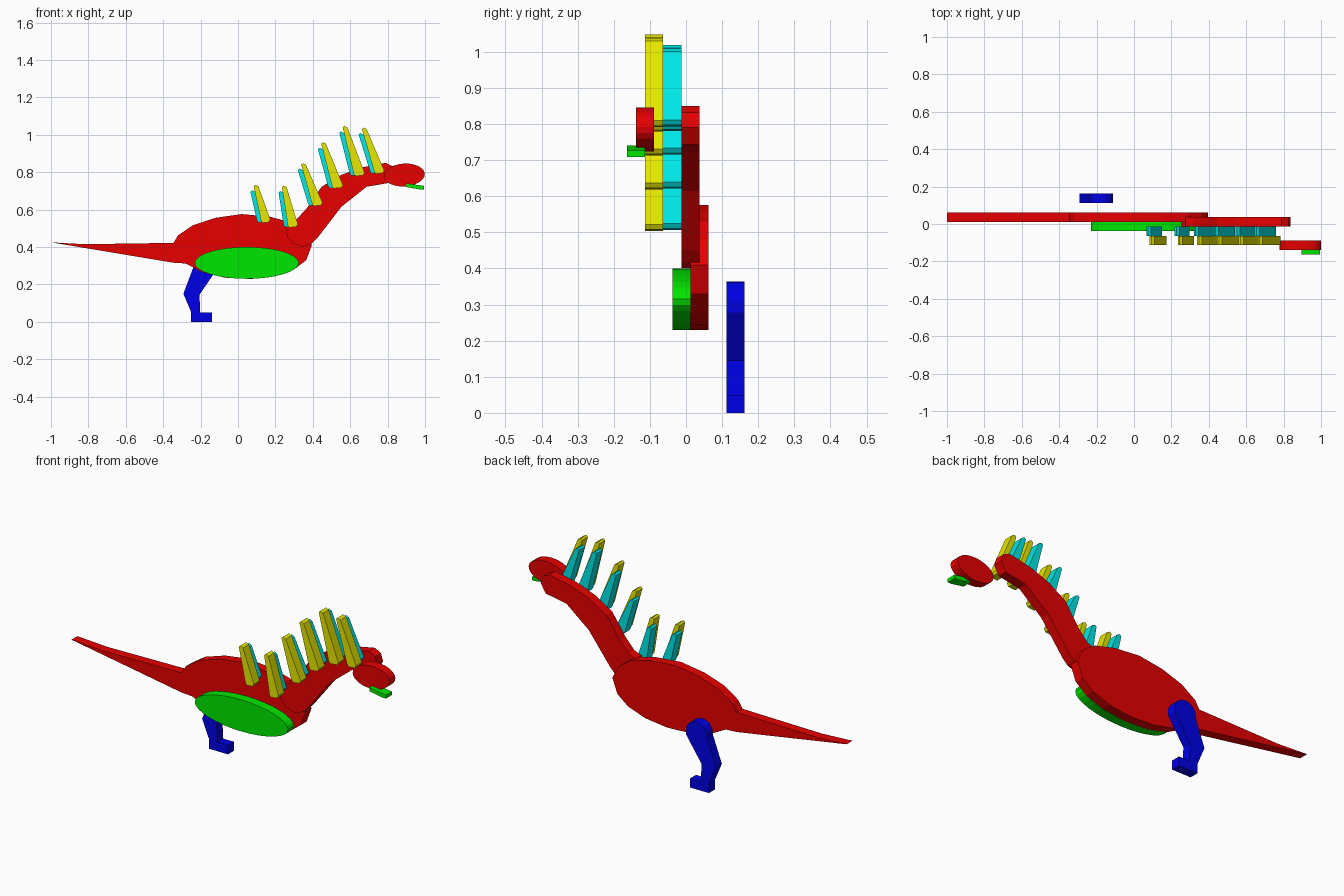
import bpy, bmesh, math

DEPTH = 0.05


def material(name, rgb):
    m = bpy.data.materials.new(name)
    m.diffuse_color = (*rgb, 1)
    return m


RED = material("red", (1.0, 0.0, 0.0))
GREEN = material("green", (0.0, 1.0, 0.0))
BLUE = material("blue", (0.0, 0.0, 1.0))
CYAN = material("cyan", (0.0, 1.0, 1.0))
YELLOW = material("yellow", (1.0, 1.0, 0.0))


def slab(name, outline, y, mat):
    """Extrude an x-z outline backwards from depth y."""
    bm = bmesh.new()
    face = bm.faces.new([bm.verts.new((x, y, z)) for x, z in outline])
    new = bmesh.ops.extrude_face_region(bm, geom=[face])["geom"]
    verts = [g for g in new if isinstance(g, bmesh.types.BMVert)]
    bmesh.ops.translate(bm, verts=verts, vec=(0, DEPTH, 0))
    bmesh.ops.recalc_face_normals(bm, faces=bm.faces)
    mesh = bpy.data.meshes.new(name)
    bm.to_mesh(mesh)
    bm.free()
    mesh.materials.append(mat)
    obj = bpy.data.objects.new(name, mesh)
    bpy.context.collection.objects.link(obj)


def ellipse(cx, cz, rx, rz, n=32, tilt=0.0):
    c, s = math.cos(tilt), math.sin(tilt)
    pts = []
    for i in range(n):
        a = 2 * math.pi * i / n
        u, v = rx * math.cos(a), rz * math.sin(a)
        pts.append((cx + u * c - v * s, cz + u * s + v * c))
    return pts


# Body and tail in one outline
slab("body_and_tail", [
    (-1.0, 0.425), (-0.82, 0.415), (-0.345, 0.422), (-0.32, 0.463),
    (-0.24, 0.517), (-0.12, 0.556), (0.02, 0.576), (0.17, 0.562),
    (0.29, 0.53), (0.36, 0.48), (0.395, 0.41), (0.365, 0.33),
    (0.30, 0.28), (0.20, 0.245), (0.07, 0.229), (-0.07, 0.236),
    (-0.19, 0.265), (-0.28, 0.312), (-0.345, 0.316)], 0.012, RED)

# Belly plate
slab("belly", ellipse(0.047, 0.315, 0.278, 0.085, 32), -0.038, GREEN)

# Neck
slab("neck", [
    (0.254, 0.503), (0.265, 0.449), (0.297, 0.417), (0.345, 0.401),
    (0.393, 0.417), (0.425, 0.449), (0.553, 0.615), (0.687, 0.722),
    (0.81, 0.743), (0.838, 0.79), (0.826, 0.832), (0.789, 0.85),
    (0.66, 0.825), (0.55, 0.785), (0.447, 0.722), (0.37, 0.61),
    (0.315, 0.55), (0.275, 0.535)], -0.013, RED)

# Head and jaw
slab("head", ellipse(0.889, 0.785, 0.11, 0.061, 24, 0.06), -0.138, RED)
slab("jaw", [(0.895, 0.741), (0.93, 0.736), (0.995, 0.727),
             (0.995, 0.708), (0.97, 0.708), (0.898, 0.721)], -0.163, GREEN)

# Hind leg: rounded thigh, bent shin and foot
thigh = [(-0.176 + 0.065 * math.cos(math.radians(a)),
          0.30 + 0.065 * math.sin(math.radians(a)))
         for a in range(-20, 191, 30)]
slab("leg", thigh + [
    (-0.292, 0.15), (-0.25, 0.05), (-0.25, 0.0), (-0.138, 0.0),
    (-0.138, 0.049), (-0.202, 0.049), (-0.206, 0.145)], 0.112, BLUE)

# Two layers of back spikes: tip x, tip z, base x, base z, base width
spikes = [
    (0.096, 0.73, 0.148, 0.533, 0.05),
    (0.247, 0.725, 0.293, 0.508, 0.054),
    (0.350, 0.845, 0.424, 0.623, 0.056),
    (0.457, 0.957, 0.532, 0.717, 0.058),
    (0.572, 1.044, 0.648, 0.783, 0.058),
    (0.675, 1.035, 0.755, 0.795, 0.054),
]


def spike(tx, tz, bx, bz, w):
    h = w / 2
    return [(tx - 0.012, tz - 0.005), (tx - 0.003, tz + 0.003),
            (tx + 0.013, tz - 0.005), (bx + h, bz + 0.014),
            (bx + h * 0.7, bz), (bx - h * 0.7, bz - 0.004),
            (bx - h, bz + 0.008)]


for i, (tx, tz, bx, bz, w) in enumerate(spikes, 1):
    slab(f"front_spike_{i}", spike(tx, tz, bx, bz, w), -0.113, YELLOW)
    slab(f"rear_spike_{i}", spike(tx - 0.018, tz - 0.029, bx - 0.022, bz + 0.002, w),
         -0.063, CYAN)
